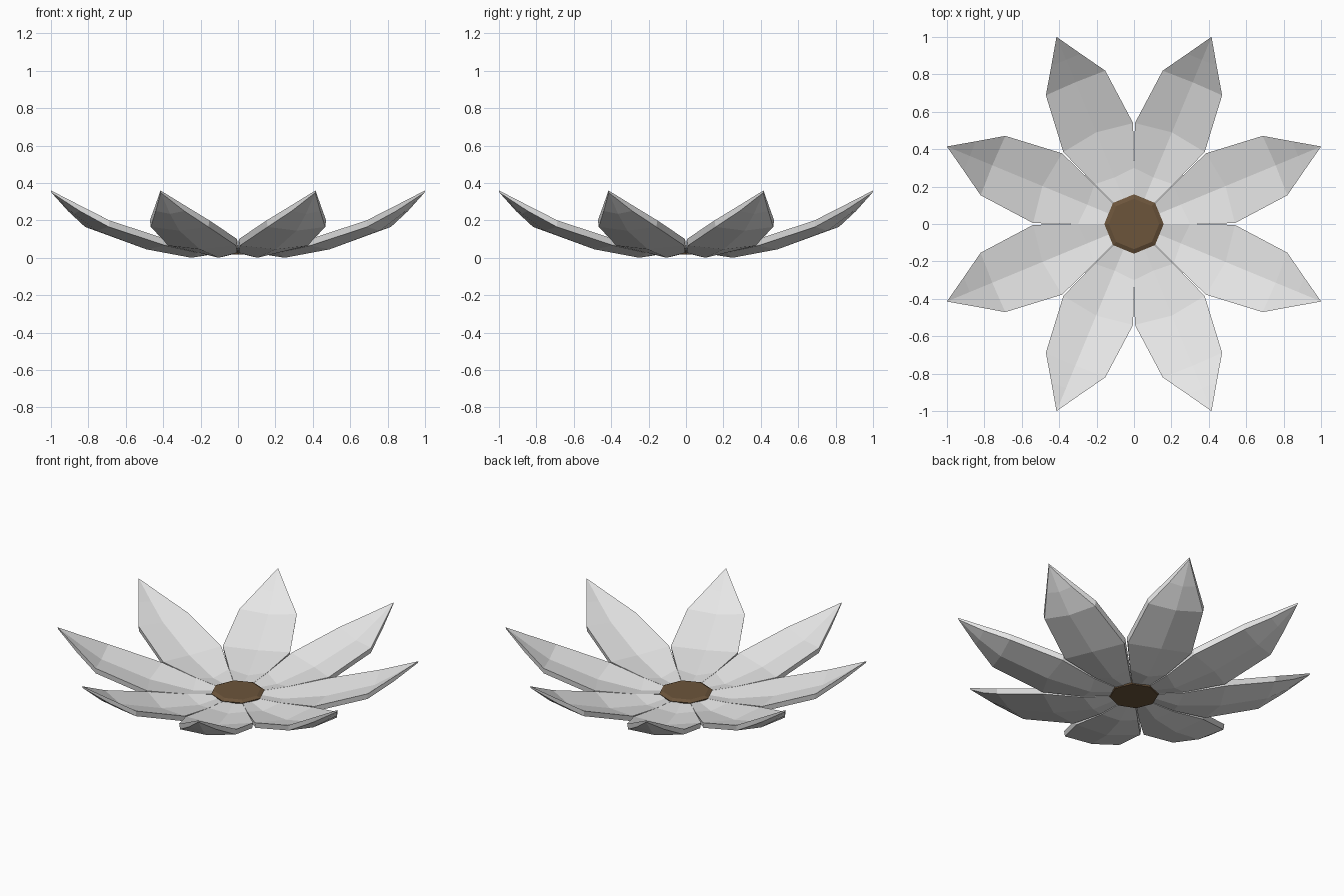
import bpy, bmesh
from math import radians, cos, sin, pi
from mathutils import Matrix

cube = bpy.data.objects.get("Cube")
if cube:
    bpy.data.objects.remove(cube, do_unlink=True)


def make_material(name, rgb):
    mat = bpy.data.materials.new(name)
    mat.use_nodes = True
    mat.diffuse_color = (*rgb, 1)
    mat.node_tree.nodes["Principled BSDF"].inputs["Base Color"].default_value = (*rgb, 1)
    return mat


def finish(bm, name, mat):
    bmesh.ops.recalc_face_normals(bm, faces=bm.faces)
    mesh = bpy.data.meshes.new(name)
    bm.to_mesh(mesh)
    bm.free()
    mesh.materials.append(mat)
    obj = bpy.data.objects.new(name, mesh)
    bpy.context.collection.objects.link(obj)
    return obj


white = make_material("petal white", (0.8, 0.8, 0.8))
brown = make_material("seed brown", (0.15, 0.09, 0.044))

# Petal cross-sections:
# centre radius, edge radius, half width, underside z at centre and edge, thickness
ROWS = [
    (0.12, 0.12, 0.049, 0.025, 0.025, 0.022),
    (0.27, 0.277, 0.114, 0.0, 0.027, 0.035),
    (0.53, 0.5, 0.202, 0.045, 0.065, 0.035),
    (0.82, 0.816, 0.172, 0.145, 0.165, 0.035),
    (0.95, 0.95, 0.085, 0.235, 0.25, 0.03),
]
TIP_RADIUS, TIP_Z, TIP_THICKNESS = 1.083, 0.36, 0.012


def build_petal(name, angle):
    bm = bmesh.new()
    rings = []
    for mid, edge, half, z_mid, z_edge, thick in ROWS:
        low = half * 0.97
        loop = [(edge, -low, z_edge), (mid, 0, z_mid), (edge, low, z_edge),
                (edge, half, z_edge + thick), (mid, 0, z_mid + thick),
                (edge, -half, z_edge + thick)]
        rings.append([bm.verts.new(p) for p in loop])
    # Skin between neighbouring cross-sections
    n = len(rings[0])
    for a, b in zip(rings, rings[1:]):
        for i in range(n):
            j = (i + 1) % n
            bm.faces.new((a[i], a[j], b[j], b[i]))
    bm.faces.new(rings[0])
    # Pointed end
    low = bm.verts.new((TIP_RADIUS - 0.004, 0, TIP_Z - TIP_THICKNESS))
    top = bm.verts.new((TIP_RADIUS, 0, TIP_Z))
    last = rings[-1]
    for i, tip in ((0, low), (1, low), (3, top), (4, top)):
        bm.faces.new((last[i], last[i + 1], tip))
    bm.faces.new((last[2], last[3], top, low))
    bm.faces.new((last[5], last[0], low, top))
    bm.transform(Matrix.Rotation(angle, 4, "Z"))
    return finish(bm, name, white)


for k in range(8):
    build_petal(f"petal_{k + 1}", radians(22.5 + 45 * k))

# Eight-sided seed head with a chamfered rim
bm = bmesh.new()
levels = [[bm.verts.new((r * cos(k * pi / 4), r * sin(k * pi / 4), z)) for k in range(8)]
          for r, z in ((0.142, 0.017), (0.159, 0.053), (0.135, 0.064))]
for a, b in zip(levels, levels[1:]):
    for i in range(8):
        j = (i + 1) % 8
        bm.faces.new((a[i], a[j], b[j], b[i]))
bm.faces.new(levels[0])
bm.faces.new(levels[-1])
finish(bm, "seed_head", brown)
